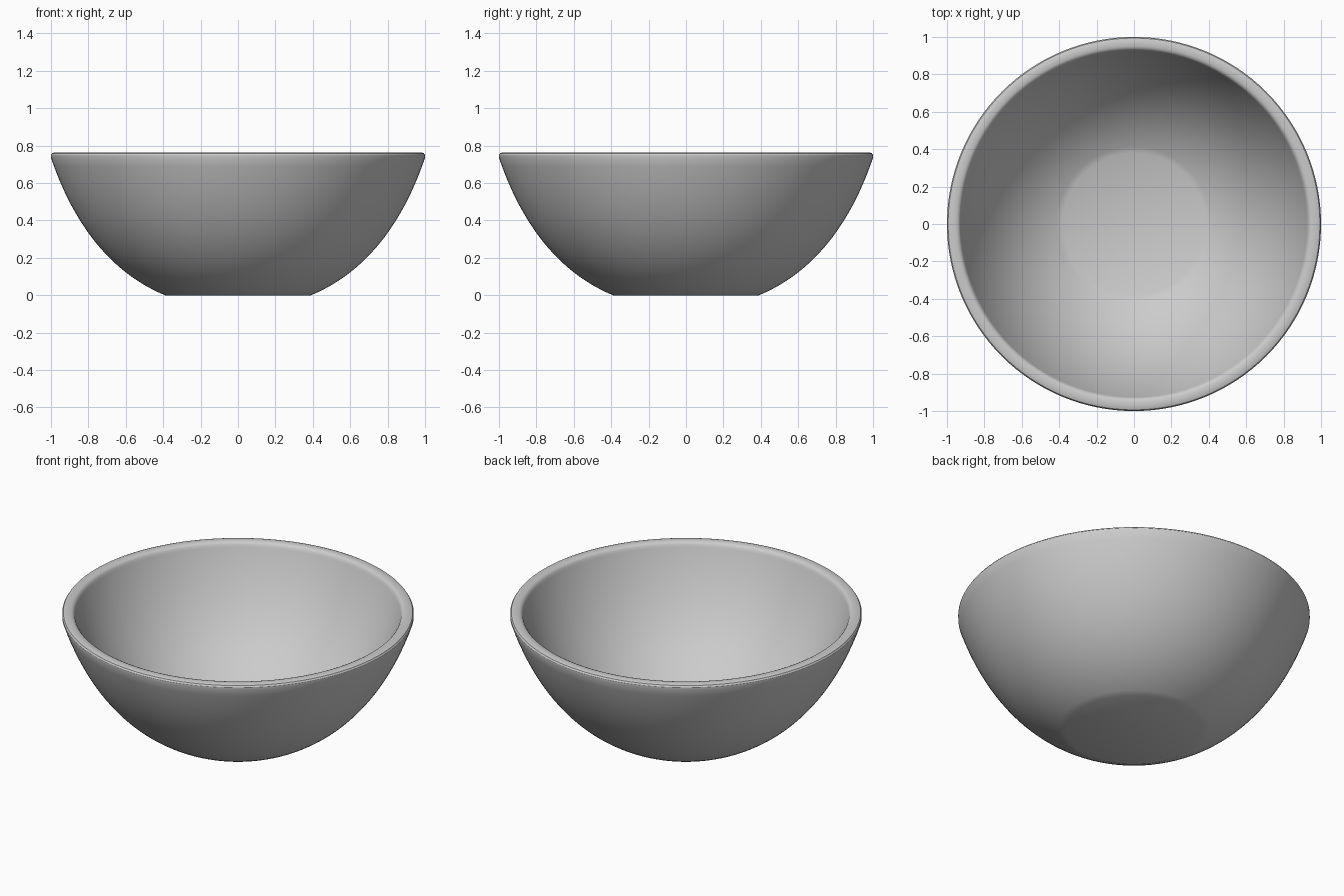
import bpy, bmesh, math
from mathutils import Vector
from mathutils.geometry import interpolate_bezier

if "Cube" in bpy.data.objects:
    bpy.data.objects.remove(bpy.data.objects["Cube"])


def curve(a, b, c, d, n):
    """Cubic wall profile in (radius, height)."""
    pts = interpolate_bezier(*[Vector((p[0], 0, p[1])) for p in (a, b, c, d)], n)
    return [(p.x, p.z) for p in pts]


def lathe(name, profile, steps=128):
    """Spin a profile that starts and ends on the z axis."""
    bm = bmesh.new()
    vs = [bm.verts.new((r, 0, z)) for r, z in profile]
    es = [bm.edges.new(pair) for pair in zip(vs, vs[1:])]
    bmesh.ops.spin(bm, geom=vs + es, cent=(0, 0, 0), axis=(0, 0, 1),
                   angle=math.tau, steps=steps, use_duplicate=False)
    bmesh.ops.remove_doubles(bm, verts=bm.verts, dist=1e-4)
    bmesh.ops.recalc_face_normals(bm, faces=bm.faces)
    mesh = bpy.data.meshes.new(name)
    bm.to_mesh(mesh)
    bm.free()
    ob = bpy.data.objects.new(name, mesh)
    bpy.context.collection.objects.link(ob)
    bpy.context.view_layer.objects.active = ob
    ob.select_set(True)
    bpy.ops.object.shade_smooth_by_angle(angle=math.radians(30))
    return ob


# outer wall, rounded rim, inner wall and flat floor
outer = curve((0.39, 0), (0.68, 0.12), (0.88, 0.38), (1.0, 0.735), 24)
rim = [(1.0, 0.75), (0.994, 0.759), (0.98, 0.764), (0.95, 0.764),
       (0.938, 0.759), (0.93, 0.75)]
inner = curve((0.925, 0.735), (0.81, 0.41), (0.63, 0.18), (0.38, 0.07), 24)
lathe("bowl", [(0, 0)] + outer + rim + inner + [(0, 0.07)])
